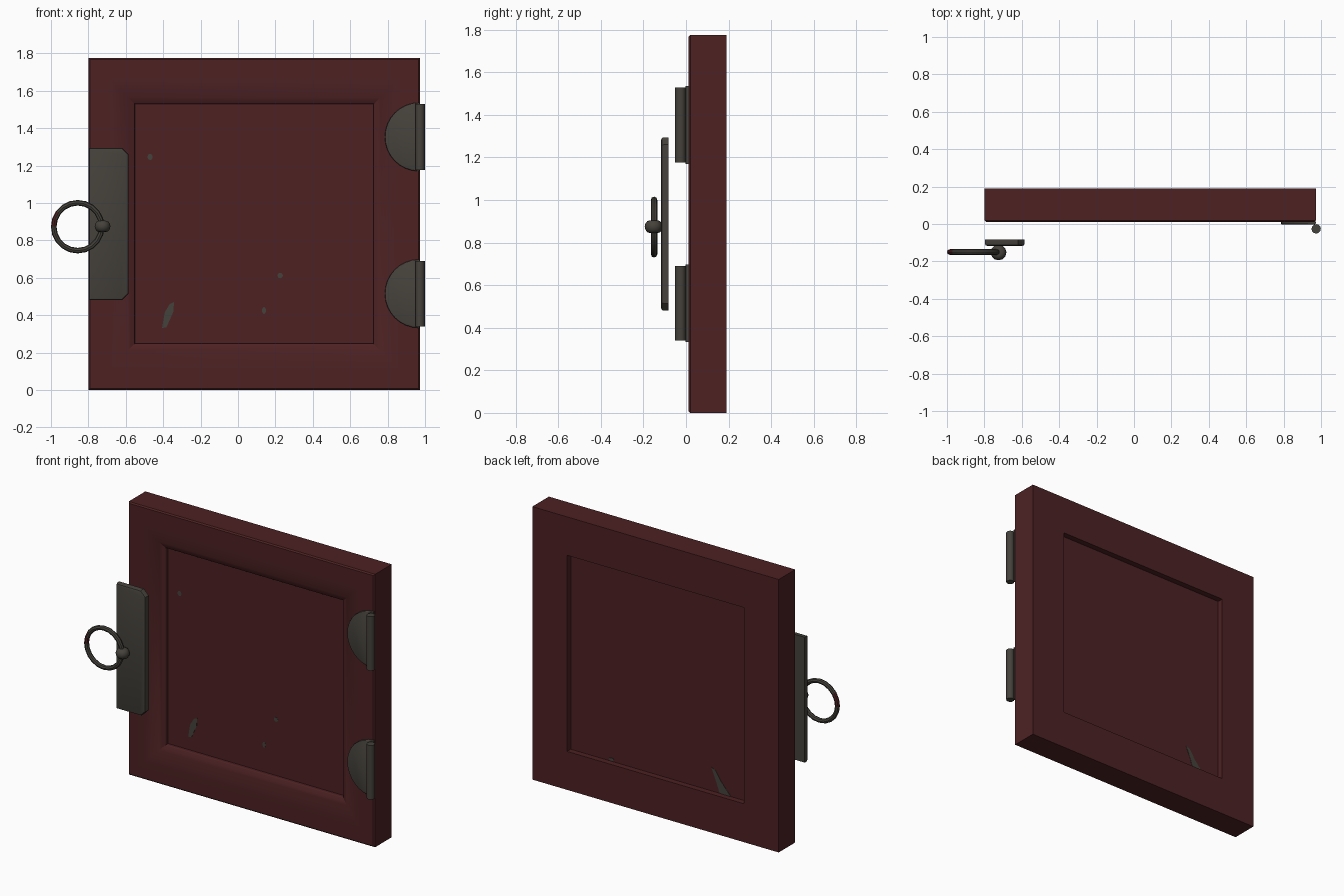
import bpy, bmesh, math
from mathutils import Vector

if "Cube" in bpy.data.objects:
    bpy.data.objects.remove(bpy.data.objects["Cube"])


def material(name, rgb):
    m = bpy.data.materials.new(name)
    m.diffuse_color = (*rgb, 1)
    m.use_nodes = True
    m.node_tree.nodes["Principled BSDF"].inputs["Base Color"].default_value = m.diffuse_color
    return m


RED = material("dark red paint", (0.074, 0.0155, 0.0165))
IRON = material("dark iron", (0.060, 0.054, 0.044))


def finish(bm, name, mats, angle=30):
    bmesh.ops.recalc_face_normals(bm, faces=bm.faces[:])
    me = bpy.data.meshes.new(name)
    bm.to_mesh(me)
    bm.free()
    ob = bpy.data.objects.new(name, me)
    bpy.context.collection.objects.link(ob)
    for m in mats:
        me.materials.append(m)
    bpy.ops.object.select_all(action='DESELECT')
    ob.select_set(True)
    bpy.context.view_layer.objects.active = ob
    bpy.ops.object.shade_smooth_by_angle(angle=math.radians(angle))
    return ob


def plate(name, pts, y0, y1, mat, bevel=0.0):
    """Extrude an x-z outline from y0 (front) to y1, with a chamfered front rim."""
    bm = bmesh.new()
    front = [bm.verts.new((x, y0, z)) for x, z in pts]
    back = [bm.verts.new((x, y1, z)) for x, z in pts]
    f = bm.faces.new(front)
    bm.faces.new(back[::-1])
    n = len(pts)
    for i in range(n):
        j = (i + 1) % n
        bm.faces.new((front[i], front[j], back[j], back[i]))
    if bevel:
        bmesh.ops.bevel(bm, geom=list(f.edges), offset=bevel, segments=2,
                        profile=0.5, affect='EDGES')
    return finish(bm, name, [mat])


# door frame: mitred moulding profile (inset from outer edge, y)
X0, X1, Z0, Z1 = -0.80, 0.973, 0.0, 1.776
profile = [(0.25, 0.15), (0.25, 0.19), (0.0, 0.19), (0.0, 0.02), (0.008, 0.012)]
for i in range(9):
    t = i / 8
    profile.append((0.11 + 0.135 * t, 0.012 + 0.033 * t ** 2))
profile += [(0.248, 0.05), (0.248, 0.075)]
bm = bmesh.new()
rings = []
for d, y in profile:
    rings.append([bm.verts.new((x, y, z)) for x, z in (
        (X0 + d, Z0 + d), (X1 - d, Z0 + d), (X1 - d, Z1 - d), (X0 + d, Z1 - d))])
for k, a in enumerate(rings):
    b = rings[(k + 1) % len(rings)]
    for i in range(4):
        j = (i + 1) % 4
        bm.faces.new((a[i], a[j], b[j], b[i]))
finish(bm, "door_frame", [RED])

# inner panel
e = 0.24
plate("door_panel", [(X0 + e, Z0 + e), (X1 - e, Z0 + e), (X1 - e, Z1 - e), (X0 + e, Z1 - e)],
      0.07, 0.152, RED)


# worn paint chips on the panel, as very thin plates
def oval(cx, cz, rx, rz, tilt=0.0, n=8):
    out = []
    for i in range(n):
        a = 2 * math.pi * i / n
        u, v = rx * math.cos(a), rz * math.sin(a)
        out.append((cx + u * math.cos(tilt) - v * math.sin(tilt),
                    cz + u * math.sin(tilt) + v * math.cos(tilt)))
    return out


plate("front_chip_large", [(-.342, .47), (-.346, .417), (-.383, .334), (-.406, .332),
                           (-.392, .415), (-.366, .458)], 0.068, 0.074, IRON)
for i, (x, z, rx, rz) in enumerate([(-.47, 1.246, .014, .017), (.225, .612, .015, .015),
                                    (.139, .425, .011, .019)]):
    plate(f"front_chip_{i}", oval(x, z, rx, rz), 0.069, 0.074, IRON)
plate("back_chip_large", [(-.29, .405), (-.32, .39), (-.36, .33), (-.43, .25),
                          (-.35, .25), (-.325, .32)], 0.149, 0.154, IRON)
plate("back_chip_small", oval(.43, .262, .018, .011), 0.149, 0.154, IRON)

# latch plate with clipped right corners
c = 0.035
plate("latch_plate", [(-.797, .48), (-.585 - c, .48), (-.585, .48 + c), (-.585, 1.295 - c),
                      (-.585 - c, 1.295), (-.797, 1.295)], -0.117, -0.082, IRON, 0.012)

# latch knob: flattened ball on a short stub
bm = bmesh.new()
bmesh.ops.create_uvsphere(bm, u_segments=12, v_segments=8, radius=0.042)
for v in bm.verts:
    v.co.z = max(-0.03, min(0.03, v.co.z * 0.9))
    v.co += Vector((-0.724, -0.152, 0.875))
bmesh.ops.remove_doubles(bm, verts=bm.verts[:], dist=0.0005)
finish(bm, "latch_knob", [IRON], 50)

# pull ring, with a rust-red patch at its outer end
bm = bmesh.new()
N, M, R, r = 20, 8, 0.128, 0.015
grid = []
for i in range(N):
    a = 2 * math.pi * i / N
    row = []
    for j in range(M):
        b = 2 * math.pi * j / M
        q = R + r * math.cos(b)
        row.append(bm.verts.new((-0.857 + q * math.cos(a), -0.15 + r * math.sin(b),
                                 0.873 + q * math.sin(a))))
    grid.append(row)
for i in range(N):
    for j in range(M):
        i2, j2 = (i + 1) % N, (j + 1) % M
        f = bm.faces.new((grid[i][j], grid[i2][j], grid[i2][j2], grid[i][j2]))
        m = f.calc_center_median()
        f.material_index = int(m.x < -0.965 and m.z > 0.88)
finish(bm, "pull_ring", [IRON, RED], 40)

# two hinges: half-round leaf and a vertical pin barrel
for name, cz in (("upper", 1.353), ("lower", 0.515)):
    pts = [(0.972, cz - 0.183), (0.972, cz + 0.183)]
    for i in range(17):
        a = math.pi / 2 + math.pi * i / 16
        pts.append((0.966 + 0.181 * math.cos(a), cz + 0.183 * math.sin(a)))
    plate(name + "_hinge_leaf", pts, -0.002, 0.014, IRON, 0.006)
    bm = bmesh.new()
    bmesh.ops.create_cone(bm, cap_ends=True, segments=12, radius1=0.025,
                          radius2=0.025, depth=0.352)
    bmesh.ops.translate(bm, verts=bm.verts[:], vec=(0.974, -0.026, cz))
    finish(bm, name + "_hinge_pin", [IRON], 40)
